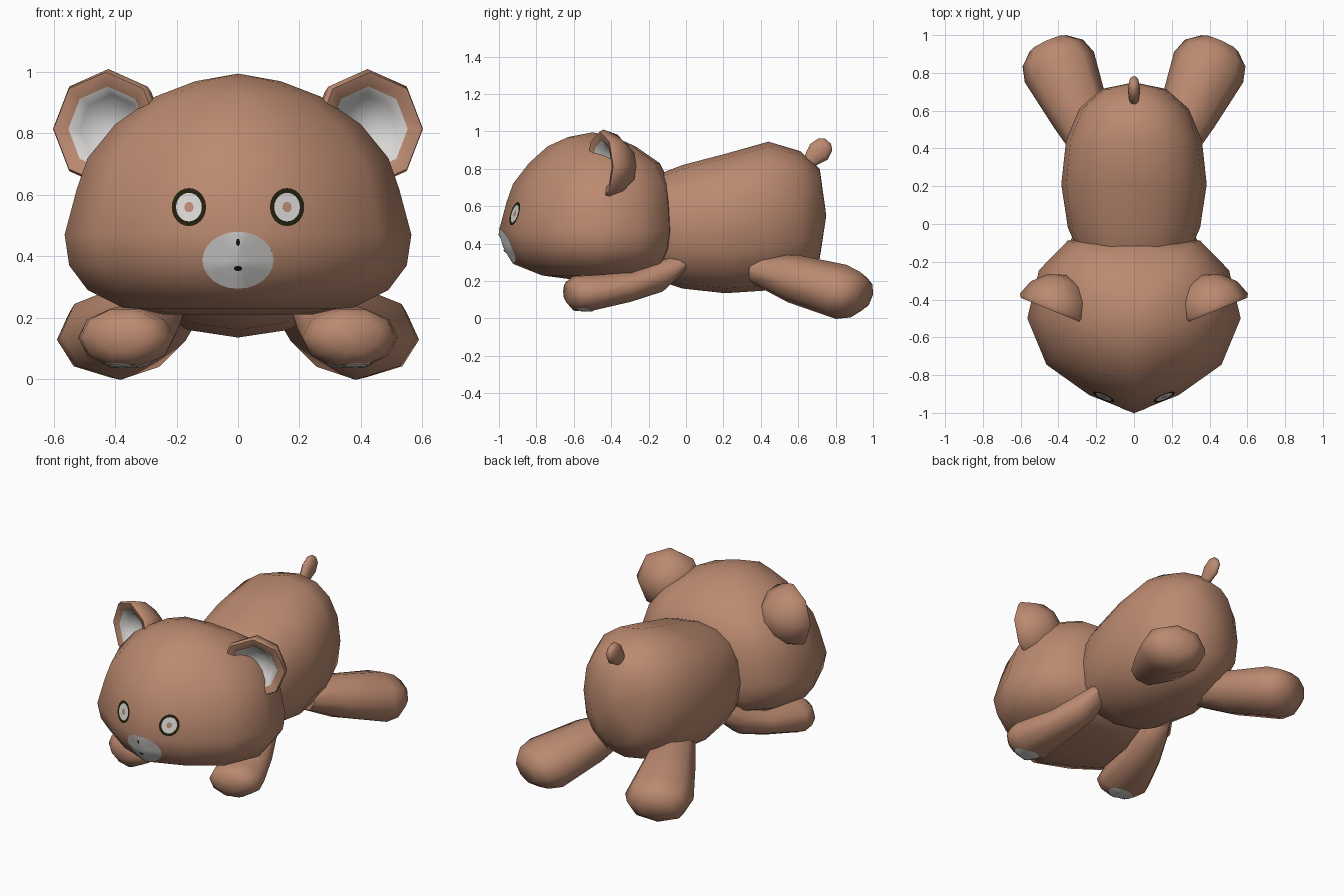
import bpy, bmesh, math
from mathutils import Vector
from mathutils.bvhtree import BVHTree

if "Cube" in bpy.data.objects:
    bpy.data.objects.remove(bpy.data.objects["Cube"])


def material(name, rgb):
    m = bpy.data.materials.new(name)
    m.diffuse_color = (*rgb, 1)
    m.use_nodes = True
    m.node_tree.nodes["Principled BSDF"].inputs["Base Color"].default_value = m.diffuse_color
    return m


BROWN = material("brown plush", (0.50, 0.253, 0.162))
WHITE = material("off white", (0.68, 0.67, 0.66))
OLIVE = material("dark olive", (0.016, 0.014, 0.004))
BLACK = material("black", (0.006, 0.006, 0.006))


def finish(name, bm, mats):
    me = bpy.data.meshes.new(name)
    bm.to_mesh(me)
    bm.free()
    for m in mats:
        me.materials.append(m)
    ob = bpy.data.objects.new(name, me)
    bpy.context.collection.objects.link(ob)
    return ob


def loft(name, rings, mats=(BROWN,), band_mat=lambda i: 0):
    """Skin closed rings of points; a ring of one point is a pole."""
    bm = bmesh.new()
    vs = [[bm.verts.new(p) for p in r] for r in rings]
    for i, (a, b) in enumerate(zip(vs, vs[1:])):
        n = max(len(a), len(b))
        for k in range(n):
            j = (k + 1) % n
            if len(a) == 1:
                f = bm.faces.new((a[0], b[j], b[k]))
            elif len(b) == 1:
                f = bm.faces.new((a[k], a[j], b[0]))
            else:
                f = bm.faces.new((a[k], a[j], b[j], b[k]))
            f.material_index = band_mat(i)
    for end in (vs[0], vs[-1]):
        if len(end) > 1:
            bm.faces.new(end)
    bmesh.ops.recalc_face_normals(bm, faces=bm.faces)
    return finish(name, bm, mats)


def limb(name, path, n=8, s=1, upright=False):
    """Rounded tube along path points (x, y, z, half width, half thickness)."""
    pts = [Vector((s * p[0], p[1], p[2])) for p in path]
    axis = (pts[-1] - pts[0]).normalized()
    side = axis.cross(Vector((0, 0, 1))).normalized()
    up = Vector((0, 0, 1)) if upright else side.cross(axis)
    ang = [2 * math.pi * k / n for k in range(n)]
    return loft(name, [[c + side * p[3] * math.cos(t) + up * p[4] * math.sin(t) for t in ang]
                       for c, p in zip(pts, path)])


def decal(name, target, center, u, v, direction, bands, offset=0.004, n=24):
    """Elliptical sheet pressed onto a target; bands = (relative radius, material)."""
    me = target.data
    tree = BVHTree.FromPolygons([w.co for w in me.vertices],
                                [tuple(p.vertices) for p in me.polygons])
    c, u, v, d = Vector(center), Vector(u), Vector(v), Vector(direction)

    def press(p):
        hit = tree.ray_cast(p, d)[0]
        return (hit if hit else p) - d * offset

    bm = bmesh.new()
    prev, r0 = [bm.verts.new(press(c))], 0
    for mi, (r1, _) in enumerate(bands):
        for step in (1, 2, 3):
            r = r0 + (r1 - r0) * step / 3
            ring = [bm.verts.new(press(c + u * r * math.cos(t) + v * r * math.sin(t)))
                    for t in (2 * math.pi * k / n for k in range(n))]
            for k in range(n):
                j = (k + 1) % n
                q = (prev[0], ring[k], ring[j]) if len(prev) == 1 else (prev[k], ring[k], ring[j], prev[j])
                bm.faces.new(q).material_index = mi
            prev = ring
        r0 = r1
    bm.normal_update()
    for f in bm.faces:
        if f.normal.dot(d) > 0:
            f.normal_flip()
    return finish(name, bm, [m for _, m in bands])


def soft(t, e=0.88):
    """Point on a slightly boxy unit circle."""
    return [math.copysign(abs(q) ** e, q) for q in (math.cos(t), math.sin(t))]


# Head: horizontal rings (z, half width, front y, back y)
half = [(0, -1), (0.42, -0.8), (0.82, -0.46), (1, 0.06), (0.89, 0.6), (0.62, 0.93), (0, 1)]
outline = half + [(-u, v) for u, v in half[-2:0:-1]]
levels = [(0.21, 0.24, -0.62, -0.28), (0.23, 0.37, -0.77, -0.19), (0.29, 0.49, -0.92, -0.11),
          (0.37, 0.55, -0.97, -0.07), (0.47, 0.565, -1.0, -0.055), (0.62, 0.525, -0.96, -0.065),
          (0.72, 0.49, -0.925, -0.085), (0.83, 0.40, -0.84, -0.14), (0.92, 0.27, -0.74, -0.27),
          (0.97, 0.14, -0.63, -0.38)]
head = loft("head", [[(w * u, (f + b) / 2 + (b - f) / 2 * v, z) for u, v in outline]
                     for z, w, f, b in levels] + [[(0, -0.5, 0.995)]])

# Body: upright rings along y (y, half width, bottom z, top z)
sections = [(-0.3, 0.24, 0.30, 0.70), (-0.11, 0.31, 0.19, 0.785), (-0.02, 0.35, 0.16, 0.82),
            (0.21, 0.385, 0.135, 0.88), (0.44, 0.36, 0.15, 0.945), (0.61, 0.29, 0.2, 0.895),
            (0.715, 0.17, 0.32, 0.80)]
loft("body", [[(w * c, y, (lo + hi) / 2 + (hi - lo) / 2 * s)
               for c, s in (soft(math.pi * k / 8) for k in range(16))]
              for y, w, lo, hi in sections] + [[(0, 0.75, 0.55)]])

# Tail: small flattened knob
limb("tail", [(0, 0.63, 0.80, 0.02, 0.03), (0, 0.67, 0.85, 0.028, 0.045), (0, 0.71, 0.89, 0.033, 0.066),
              (0, 0.745, 0.93, 0.027, 0.052), (0, 0.76, 0.947, 0.012, 0.022)], 10)

# Ear cup profile: (distance behind the rim, radius), from back round to inside
cup = [(0.17, 0.10), (0.10, 0.168), (0.02, 0.195), (0, 0.185), (0.012, 0.138),
       (0.05, 0.112), (0.09, 0.06)]

for s, tag in ((1, "left"), (-1, "right")):
    # Ears facing forward and slightly outward
    fwd = Vector((0.38 * s, -0.925, 0))
    side = Vector((0.925, 0.38 * s, 0))
    c = Vector((0.43 * s, -0.46, 0.815))
    rings = [[c - fwd * d + side * r * math.cos(t) + Vector((0, 0, r * math.sin(t)))
              for t in (math.pi * k / 4 for k in range(8))] for d, r in cup]
    loft(tag + "_ear", [[c - fwd * 0.205]] + rings + [[c - fwd * 0.10]],
         (BROWN, WHITE), lambda i: int(i >= 5))

    # Front legs with paw pads underneath
    leg = limb(tag + "_front_leg",
               [(0.23, -0.01, 0.30, 0.06, 0.05), (0.26, -0.13, 0.228, 0.09, 0.088),
                (0.31, -0.30, 0.168, 0.12, 0.082), (0.365, -0.52, 0.135, 0.16, 0.1),
                (0.375, -0.595, 0.136, 0.14, 0.095), (0.38, -0.637, 0.142, 0.085, 0.055)],
               10, s, True)
    decal(tag + "_paw_pad", leg, (0.365 * s, -0.55, -0.5), (0.085, 0, 0), (0, 0.055, 0),
          (0, 0, 1), [(1, WHITE)])

    # Hind legs stretched backwards
    limb(tag + "_hind_leg",
         [(0.20, 0.38, 0.26, 0.11, 0.08), (0.28, 0.57, 0.213, 0.155, 0.13),
          (0.395, 0.83, 0.142, 0.20, 0.148), (0.43, 0.905, 0.128, 0.175, 0.125),
          (0.455, 0.957, 0.125, 0.105, 0.08)], 8, s)

    # Eyes: pupil, white and dark rim in one sheet
    decal(tag + "_eye", head, (0.16 * s, -2, 0.56), (0.056, 0, 0), (0, 0, 0.062), (0, 1, 0),
          [(0.27, BROWN), (0.75, WHITE), (1, OLIVE)])

# Muzzle, nose and mouth
decal("muzzle", head, (0, -2, 0.387), (0.116, 0, 0), (0, 0, 0.093), (0, 1, 0), [(1, WHITE)])
decal("nose", head, (0, -2, 0.445), (0.006, 0, 0), (0, 0, 0.012), (0, 1, 0), [(1, BLACK)], 0.008)
decal("mouth", head, (0, -2, 0.36), (0.014, 0, 0), (0, 0, 0.008), (0, 1, 0), [(1, BLACK)], 0.008)

# Smooth shading, keeping the ear rims crisp
for ob in bpy.context.scene.objects:
    ob.select_set(True)
bpy.context.view_layer.objects.active = head
bpy.ops.object.shade_smooth_by_angle(angle=math.radians(58))
